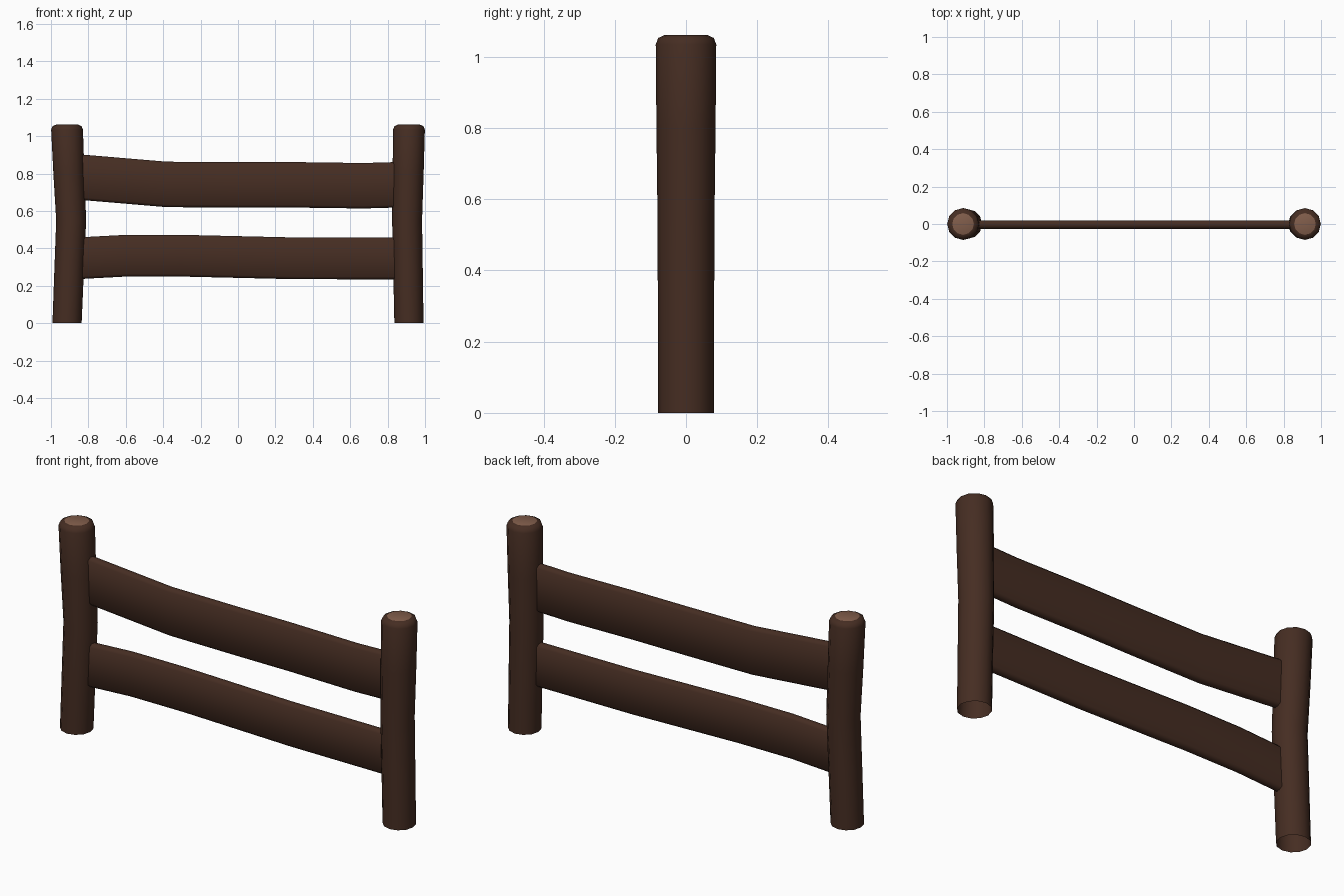
import bpy, bmesh, math

if "Cube" in bpy.data.objects:
    bpy.data.objects.remove(bpy.data.objects["Cube"])


def material(name, rgb):
    m = bpy.data.materials.new(name)
    m.diffuse_color = (*rgb, 1)
    m.use_nodes = True
    m.node_tree.nodes["Principled BSDF"].inputs["Base Color"].default_value = m.diffuse_color
    return m


bark = material("dark_wood", (0.060, 0.026, 0.016))
cut = material("cut_wood", (0.22, 0.11, 0.07))


def loft(name, rings, cap_start, cap_end, end_mat=0):
    bm = bmesh.new()
    loops = [[bm.verts.new(p) for p in ring] for ring in rings]
    n = len(loops[0])
    for a, b in zip(loops, loops[1:]):
        for i in range(n):
            j = (i + 1) % n
            bm.faces.new((a[i], a[j], b[j], b[i]))
    if cap_start:
        bm.faces.new(loops[0][::-1])
    if cap_end:
        bm.faces.new(loops[-1]).material_index = end_mat
    bmesh.ops.recalc_face_normals(bm, faces=bm.faces)
    me = bpy.data.meshes.new(name)
    bm.to_mesh(me)
    bm.free()
    me.materials.append(bark)
    me.materials.append(cut)
    ob = bpy.data.objects.new(name, me)
    bpy.context.collection.objects.link(ob)
    bpy.context.view_layer.objects.active = ob
    ob.select_set(True)
    bpy.ops.object.shade_smooth_by_angle(angle=math.radians(50))
    ob.select_set(False)


def post(name, side, bow):
    # (height, radius, share of inward bow)
    rows = [(0, .078, 0), (.28, .079, .5), (.55, .080, 1), (.80, .083, .45),
            (1.035, .085, 0), (1.053, .078, 0), (1.062, .058, 0)]
    rings = []
    for z, r, k in rows:
        cx = side * (.914 - bow * k)
        rings.append([(cx + r * math.cos(t * math.pi / 6), r * math.sin(t * math.pi / 6), z)
                      for t in range(12)])
    loft(name, rings, False, True, 1)


def rail(name, path, h):
    # slim plank section with chamfered corners
    c, t = .014, .023
    hh = h / 2
    prof = [(-t, -hh + c), (-t + c, -hh), (t - c, -hh), (t, -hh + c),
            (t, hh - c), (t - c, hh), (-t + c, hh), (-t, hh - c)]
    loft(name, [[(x, y - .003, z + dz) for y, dz in prof] for x, z in path], True, True)


# posts, bowed slightly inward, open underneath
post("left_post", -1, .022)
post("right_post", 1, .010)

# rails, ends buried in the posts
rail("upper_rail", [(-.88, .784), (-.38, .742), (0, .740), (.30, .740), (.67, .735), (.88, .741)], .243)
rail("lower_rail", [(-.88, .346), (-.60, .361), (-.30, .361), (.30, .347), (.88, .346)], .223)
